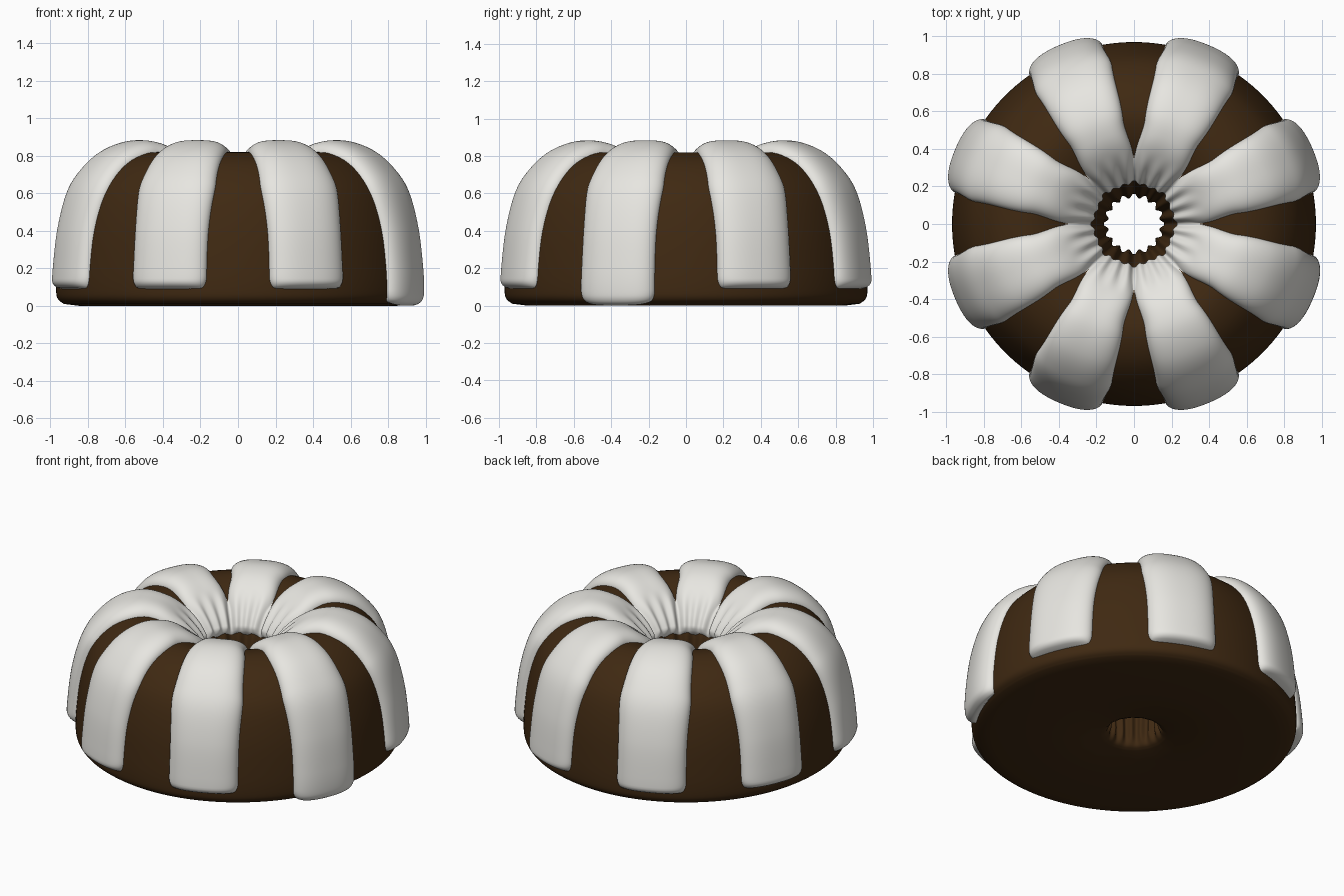
import bpy, bmesh, math
from mathutils import Vector

if "Cube" in bpy.data.objects:
    bpy.data.objects.remove(bpy.data.objects["Cube"])


def material(name, rgb):
    m = bpy.data.materials.new(name)
    m.use_nodes = True
    m.diffuse_color = (*rgb, 1)
    bsdf = m.node_tree.nodes["Principled BSDF"]
    bsdf.inputs["Base Color"].default_value = (*rgb, 1)
    bsdf.inputs["Roughness"].default_value = 0.6
    return m


chocolate = material("chocolate sponge", (0.05, 0.022, 0.006))
sugar = material("white icing", (0.8, 0.79, 0.75))

# Outer half of the ring section, from the foot over the crest into the hole (radius, height)
OUTER = [(0.93, 0.01), (0.96, 0.035), (0.97, 0.08), (0.965, 0.2), (0.94, 0.4),
         (0.89, 0.58), (0.82, 0.69), (0.72, 0.775), (0.59, 0.818), (0.47, 0.80),
         (0.36, 0.745), (0.28, 0.67), (0.225, 0.58)]
HOLE = [(0.185, 0.42), (0.16, 0.25), (0.15, 0.1), (0.165, 0.03), (0.2, 0.008)]


def spline(points, steps):
    """Smooth curve through the points."""
    pts = [Vector(p) for p in points]
    pts = [2 * pts[0] - pts[1]] + pts + [2 * pts[-1] - pts[-2]]
    out = []
    for a, b, c, d in zip(pts, pts[1:], pts[2:], pts[3:]):
        for i in range(steps):
            t = i / steps
            out.append(0.5 * (2 * b + (c - a) * t + (2 * a - 5 * b + 4 * c - d) * t ** 2
                              + (3 * b - a - 3 * c + d) * t ** 3))
    return out + [pts[-2]]


def smoothstep(lo, hi, x):
    t = min(1, max(0, (x - lo) / (hi - lo)))
    return t * t * (3 - 2 * t)


def polar(r, angle, z):
    return (r * math.cos(angle), r * math.sin(angle), z)


def grid_object(name, rows, mat, wrap=False):
    """Skin a grid of positions; wrap closes it both ways."""
    bm = bmesh.new()
    g = [[bm.verts.new(p) for p in row] for row in rows]
    n, m = len(g), len(g[0])
    for i in range(n if wrap else n - 1):
        for j in range(m if wrap else m - 1):
            k, l = (i + 1) % n, (j + 1) % m
            bm.faces.new((g[i][j], g[i][l], g[k][l], g[k][j]))
    bmesh.ops.recalc_face_normals(bm, faces=bm.faces)
    mesh = bpy.data.meshes.new(name)
    bm.to_mesh(mesh)
    bm.free()
    obj = bpy.data.objects.new(name, mesh)
    bpy.context.collection.objects.link(obj)
    mesh.materials.append(mat)
    bpy.ops.object.select_all(action="DESELECT")
    obj.select_set(True)
    bpy.context.view_layer.objects.active = obj
    bpy.ops.object.shade_smooth_by_angle(angle=math.radians(50))
    return obj


# Cake ring with a fluted hole
SEGMENTS = 160
section = spline(OUTER + HOLE, 4) + [Vector((0.5, 0)), Vector((0.85, 0))]
rows = []
for p in section:
    flute = 0.012 * smoothstep(0.36, 0.2, p.x) * smoothstep(0.0, 0.1, p.y)
    rows.append([polar(p.x + flute * math.cos(16 * a), a, p.y)
                 for a in (math.tau * j / SEGMENTS for j in range(SEGMENTS))])
grid_object("cake", rows, chocolate, wrap=True)


# Icing strips: thick over the outside, merging into a crinkled collar at the hole
def icing_strip(name, centre, foot):
    path = [p for p in spline(OUTER, 10) if p.x < 0.7 or p.y > foot]
    lengths = [0]
    for a, b in zip(path, path[1:]):
        lengths.append(lengths[-1] + (b - a).length)
    total = lengths[-1]
    rows = []
    for i, p in enumerate(path):
        tangent = (path[min(i + 1, len(path) - 1)] - path[max(i - 1, 0)]).normalized()
        normal = Vector((tangent.y, -tangent.x))
        s, left = lengths[i], total - lengths[i]
        collar = smoothstep(0.42, 0.29, p.x)
        # half width in degrees widens towards the hole
        half = 12.6 + 2 * smoothstep(0.97, 0.85, p.x) + 2 * smoothstep(0.85, 0.55, p.x)
        half += 6.2 * smoothstep(0.56, 0.31, p.x)
        corner = min(1, s / 0.07)
        half *= 0.82 + 0.18 * math.sqrt(1 - (1 - corner) ** 2)
        lip = min(1, s / 0.045)
        end = math.sqrt(1 - (1 - lip) ** 2) * math.sqrt(min(1, left / 0.04))
        thick = 0.064 - 0.026 * smoothstep(0.5, 0.28, p.x)
        row = []
        for j in range(33):
            v = math.sin((j / 16 - 1) * math.pi / 2)
            dome = math.sqrt(max(0, 1 - abs(v) ** 3.2))
            dome = max(dome, 0.55 * collar)
            crinkle = 0.008 * collar * math.cos(3 * math.pi * v)
            h = ((thick + 0.008) * dome + crinkle) * end - 0.008
            q = p + normal * h
            row.append(polar(q.x, math.radians(centre + half * v), q.y))
        rows.append(row)
    grid_object(name, rows, sugar)


for k in range(8):
    icing_strip(f"icing_strip_{k + 1}", 22.5 + 45 * k, 0.02 if k == 7 else 0.085)
